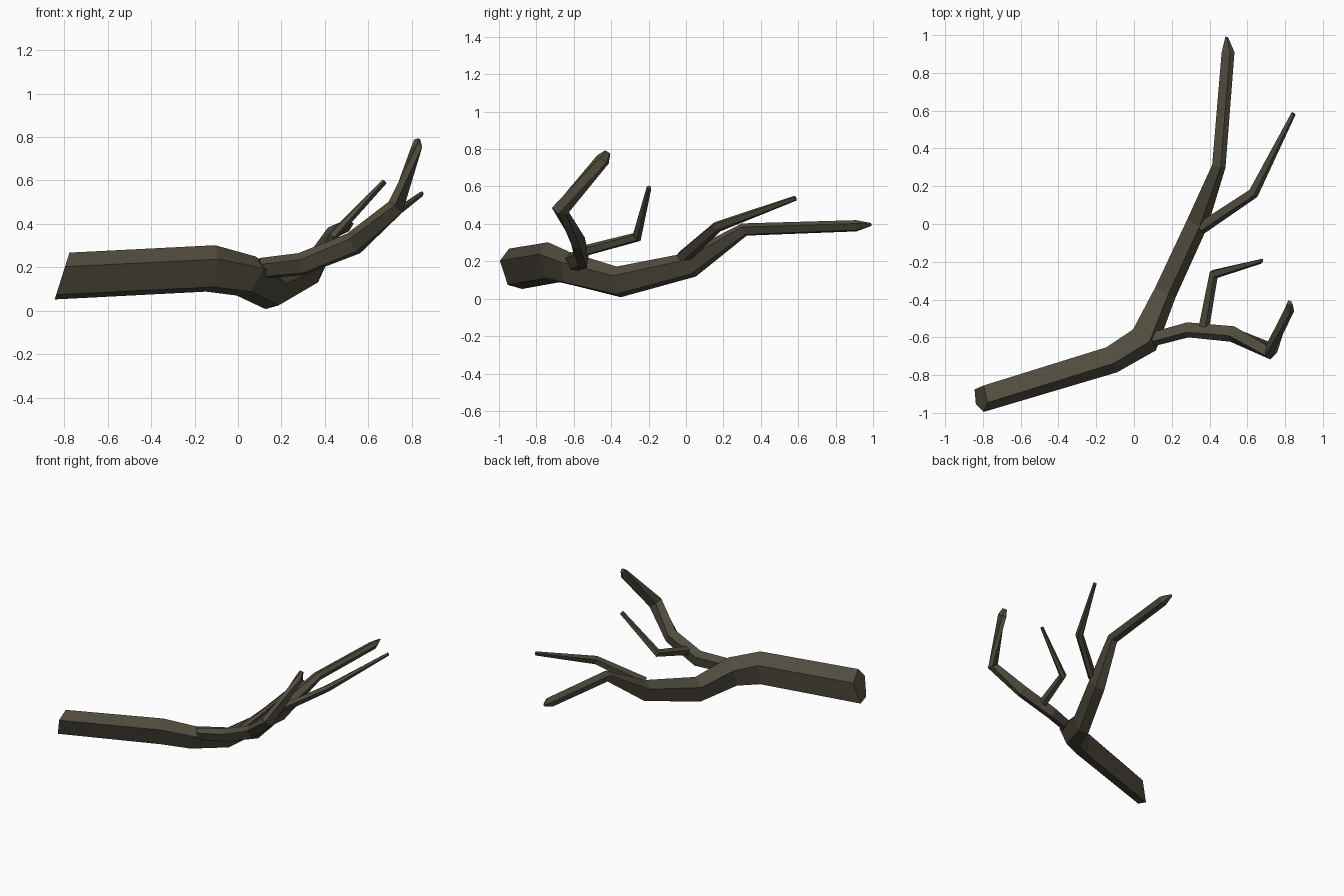
import bpy, bmesh
from mathutils import Vector

bark = bpy.data.materials.new("dark_bark")
bark.diffuse_color = (0.080, 0.071, 0.047, 1)

# Uneven five-sided cross-section (sideways, upwards), scaled per ring
PROFILE = [(0.3, 1.0), (1.0, 0.4), (0.4, -0.8), (-0.7, -1.0), (-1.0, 0.4)]


def limb(name, rings, start_normal=None):
    """Flat-sided limb; each ring is (x, y, z, half width, half height)."""
    pts = [Vector(r[:3]) for r in rings]
    bm = bmesh.new()
    loops = []
    for i, (x, y, z, w, h) in enumerate(rings):
        n = Vector((0, 0, 0))
        if i > 0:
            n += (pts[i] - pts[i - 1]).normalized()
        if i < len(pts) - 1:
            n += (pts[i + 1] - pts[i]).normalized()
        if i == 0 and start_normal:
            n = Vector(start_normal)
        n.normalize()
        side = n.cross(Vector((0, 0, 1))).normalized()
        up = side.cross(n)
        loops.append([bm.verts.new(pts[i] + side * a * w + up * b * h)
                      for a, b in PROFILE])
    k = len(PROFILE)
    for a, b in zip(loops, loops[1:]):
        for j in range(k):
            bm.faces.new((a[j], a[(j + 1) % k], b[(j + 1) % k], b[j]))
    bm.faces.new(loops[0])
    bm.faces.new(loops[-1])
    bmesh.ops.recalc_face_normals(bm, faces=bm.faces)
    me = bpy.data.meshes.new(name)
    bm.to_mesh(me)
    bm.free()
    me.materials.append(bark)
    ob = bpy.data.objects.new(name, me)
    bpy.context.collection.objects.link(ob)


# Thick main limb with a slanted broken end
limb("main_limb", [
    (-0.81, -0.925, 0.16, 0.07, 0.113),
    (-0.12, -0.72, 0.195, 0.072, 0.107),
    (0.05, -0.62, 0.16, 0.082, 0.092),
    (0.165, -0.365, 0.09, 0.060, 0.082),
    (0.34, 0.015, 0.18, 0.057, 0.066),
    (0.45, 0.31, 0.37, 0.036, 0.034),
    (0.498, 0.91, 0.39, 0.034, 0.030),
    (0.49, 0.99, 0.397, 0.007, 0.008),
], start_normal=(0.95, 0, -0.3))

# Side branch curling up at its end
limb("side_branch", [
    (0.10, -0.61, 0.195, 0.037, 0.048),
    (0.29, -0.56, 0.215, 0.040, 0.052),
    (0.53, -0.585, 0.31, 0.042, 0.052),
    (0.725, -0.675, 0.475, 0.040, 0.045),
    (0.825, -0.445, 0.745, 0.026, 0.036),
    (0.825, -0.418, 0.785, 0.014, 0.016),
])

# Thin twigs
limb("side_twig", [
    (0.37, -0.55, 0.255, 0.028, 0.028),
    (0.425, -0.265, 0.33, 0.026, 0.025),
    (0.675, -0.197, 0.595, 0.012, 0.014),
])
limb("upper_twig", [
    (0.36, -0.02, 0.22, 0.032, 0.034),
    (0.635, 0.165, 0.385, 0.028, 0.026),
    (0.845, 0.585, 0.538, 0.012, 0.013),
])
